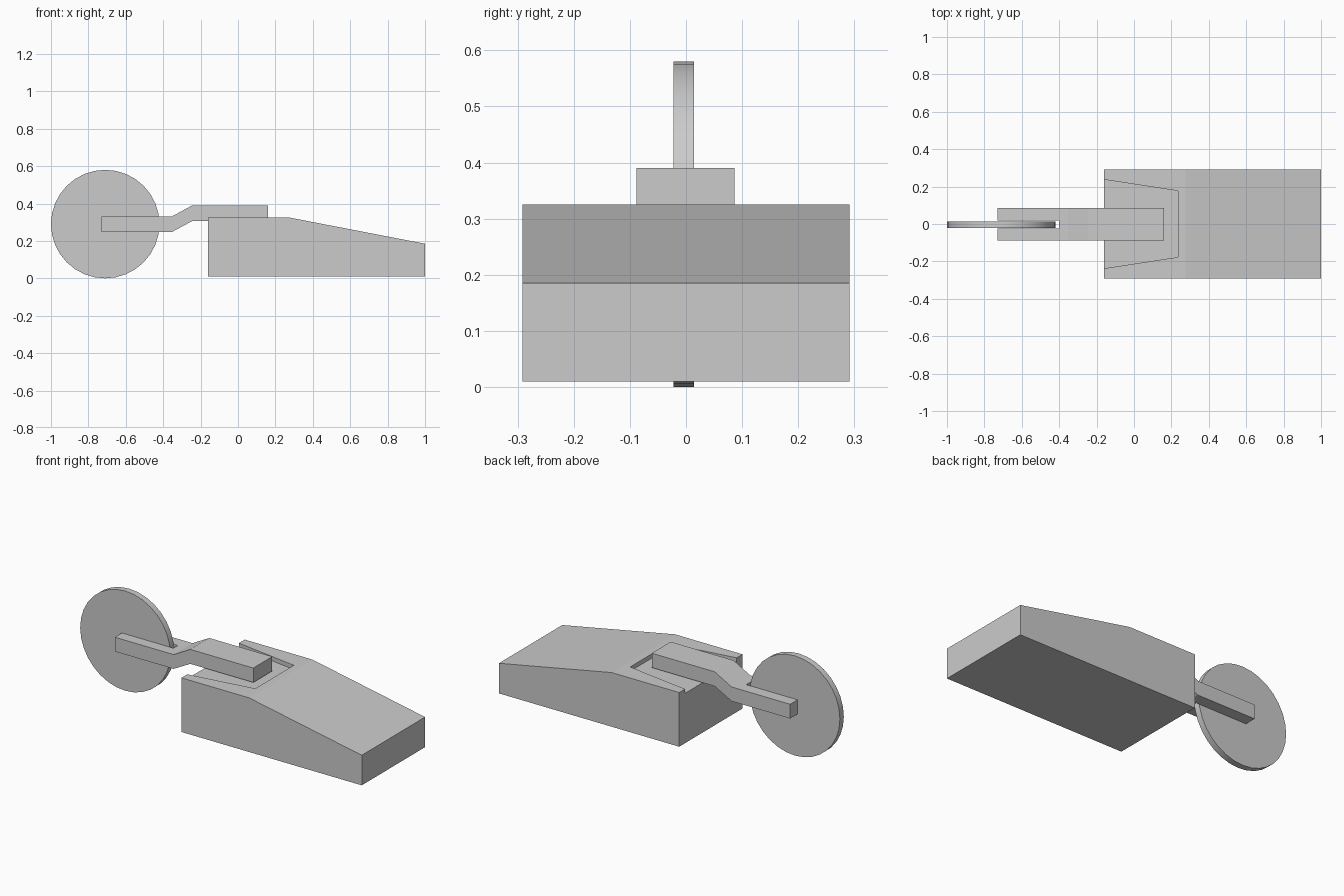
import bpy, bmesh, math
from mathutils import Vector

if "Cube" in bpy.data.objects:
    bpy.data.objects.remove(bpy.data.objects["Cube"])


def prism(name, outline, direction):
    """Extrude a closed outline of 3D points along a direction."""
    bm = bmesh.new()
    face = bm.faces.new([bm.verts.new(p) for p in outline])
    res = bmesh.ops.extrude_face_region(bm, geom=[face])
    verts = [g for g in res["geom"] if isinstance(g, bmesh.types.BMVert)]
    bmesh.ops.translate(bm, verts=verts, vec=Vector(direction))
    bmesh.ops.recalc_face_normals(bm, faces=bm.faces[:])
    mesh = bpy.data.meshes.new(name)
    bm.to_mesh(mesh)
    bm.free()
    obj = bpy.data.objects.new(name, mesh)
    bpy.context.collection.objects.link(obj)
    return obj


def side_profile(name, pts, y0, y1):
    return prism(name, [(x, y0, z) for x, z in pts], (0, y1 - y0, 0))


def cut(obj, cutter):
    """Apply a boolean difference, then drop the cutter."""
    mod = obj.modifiers.new("cut", "BOOLEAN")
    mod.operation = "DIFFERENCE"
    mod.solver = "EXACT"
    mod.object = cutter
    bpy.context.view_layer.objects.active = obj
    bpy.ops.object.modifier_apply(modifier=mod.name)
    bpy.data.objects.remove(cutter)


# Wedge body with a tapered shallow recess in the rear top
body = side_profile("body", [(-0.16, 0.01), (1.0, 0.01), (1.0, 0.185),
                             (0.275, 0.325), (-0.16, 0.325)], -0.291, 0.291)
recess = prism("recess_cutter", [(-0.26, -0.253, 0.3), (0.235, -0.177, 0.3),
                                 (0.235, 0.177, 0.3), (-0.26, 0.253, 0.3)],
               (0, 0, 0.2))
cut(body, recess)

# Cranked arm, slotted into a fork around the wheel
arm = side_profile("wheel_arm", [(-0.73, 0.248), (-0.353, 0.248),
                                 (-0.245, 0.306), (0.16, 0.306),
                                 (0.16, 0.39), (-0.245, 0.39),
                                 (-0.353, 0.331), (-0.73, 0.331)],
                   -0.088, 0.086)
slot = side_profile("slot_cutter", [(-0.9, 0.1), (-0.4, 0.1),
                                    (-0.4, 0.5), (-0.9, 0.5)], -0.023, 0.018)
cut(arm, slot)

# Thin disc wheel
bpy.ops.mesh.primitive_cylinder_add(vertices=32, radius=0.29, depth=0.036,
                                    location=(-0.71, -0.004, 0.29),
                                    rotation=(math.radians(90), 0, 0))
wheel = bpy.context.object
wheel.name = "wheel"
bpy.ops.object.shade_smooth_by_angle(angle=math.radians(30))
